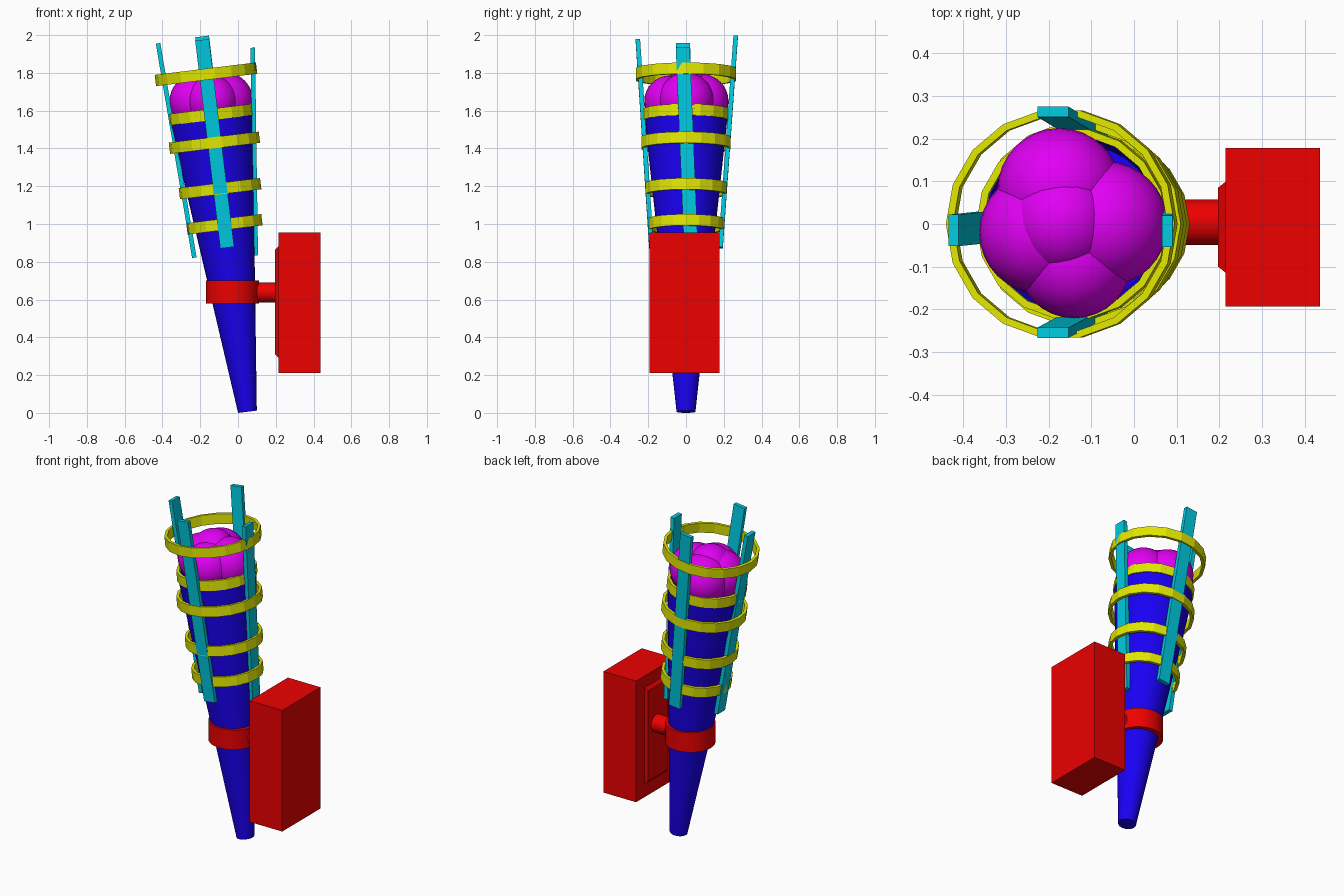
import bpy, bmesh, math
from mathutils import Vector, Matrix

if "Cube" in bpy.data.objects:
    bpy.data.objects.remove(bpy.data.objects["Cube"])

TILT = math.radians(7)
AXIS = Vector((-math.sin(TILT), 0, math.cos(TILT)))
BASE = Vector((0.05, 0, 0.006))
LEAN = Matrix.Translation(BASE) @ Matrix.Rotation(-TILT, 4, 'Y')


def material(name, rgb):
    m = bpy.data.materials.new(name)
    m.diffuse_color = (*rgb, 1)
    m.use_nodes = True
    m.node_tree.nodes["Principled BSDF"].inputs["Base Color"].default_value = m.diffuse_color
    return m


BLUE = material("blue", (0.01, 0.0, 0.9))
YELLOW = material("yellow", (0.75, 0.8, 0.0))
CYAN = material("cyan", (0.0, 0.6, 0.75))
PURPLE = material("purple", (0.75, 0.0, 0.9))
RED = material("red", (0.85, 0.0, 0.0))


def finish(name, bm, mat, smooth=None):
    bmesh.ops.recalc_face_normals(bm, faces=bm.faces)
    me = bpy.data.meshes.new(name)
    bm.to_mesh(me)
    bm.free()
    ob = bpy.data.objects.new(name, me)
    bpy.context.collection.objects.link(ob)
    me.materials.append(mat)
    if smooth:
        bpy.ops.object.select_all(action='DESELECT')
        ob.select_set(True)
        bpy.context.view_layer.objects.active = ob
        bpy.ops.object.shade_smooth_by_angle(angle=math.radians(smooth))
    return ob


def lathe(name, profile, sides, mat, matrix, closed=False, smooth=None):
    """Spin (radius, height) points round z, then place with matrix."""
    bm = bmesh.new()
    rows = [[bm.verts.new((r * math.cos(2 * math.pi * i / sides),
                           r * math.sin(2 * math.pi * i / sides), h))
             for i in range(sides)] for r, h in profile]
    n = len(rows)
    for k in range(n if closed else n - 1):
        a, b = rows[k], rows[(k + 1) % n]
        for i in range(sides):
            j = (i + 1) % sides
            bm.faces.new((a[i], a[j], b[j], b[i]))
    if not closed:
        bm.faces.new(rows[0])
        bm.faces.new(rows[-1])
    bm.transform(matrix)
    return finish(name, bm, mat, smooth)


def hull(name, points, mat):
    bm = bmesh.new()
    v = [bm.verts.new(p) for p in points]
    for f in ((0, 1, 2, 3), (4, 5, 6, 7), (0, 1, 5, 4), (1, 2, 6, 5), (2, 3, 7, 6), (3, 0, 4, 7)):
        bm.faces.new([v[i] for i in f])
    return finish(name, bm, mat)


# Tapered handle with a hollow top
lathe("handle", [(0.05, 0), (0.222, 1.59), (0.205, 1.59), (0.185, 1.42)], 32, BLUE, LEAN, smooth=30)

# Hoops round the handle: distance along axis, outer radius
for i, (s, r) in enumerate([(1.0, 0.2), (1.19, 0.217), (1.435, 0.24), (1.585, 0.225), (1.80, 0.27)]):
    h, t = 0.03, 0.017
    lathe(f"hoop_{i + 1}", [(r - t, s - h), (r, s - h), (r, s + h), (r - t, s + h)],
          18, YELLOW, LEAN, closed=True)


# Four upright slats: outer face centre at bottom and top, outward direction
def slat(name, bottom, top, out):
    out = Vector(out)
    side = AXIS.cross(out).normalized() * 0.037
    inner = out * -0.024
    pts = []
    for c, slope in ((Vector(bottom), 0), (Vector(top), 0)):
        pts += [c - side, c + side, c + side + inner, c - side + inner]
    hull(name, pts, CYAN)


cx, sx = math.cos(TILT), math.sin(TILT)
slat("slat_left", (-0.243, 0.005, 0.82), (-0.435, -0.015, 1.955), (-cx, 0, -sx))
slat("slat_right", (0.106, 0.028, 0.835), (0.09, -0.017, 1.935), (cx, 0, sx))
slat("slat_front", (-0.057, -0.195, 0.875), (-0.19, -0.267, 1.975), (0, -1, 0))
slat("slat_back", (-0.057, 0.195, 0.875), (-0.19, 0.275, 1.993), (0, 1, 0))

# Cluster of round flame balls
for i, (x, y, z, r) in enumerate([(-0.22, -0.02, 1.65, 0.143), (-0.068, 0.0, 1.655, 0.147),
                                  (-0.175, 0.08, 1.65, 0.145), (-0.14, -0.085, 1.65, 0.136),
                                  (-0.168, 0.005, 1.70, 0.125)]):
    bm = bmesh.new()
    bmesh.ops.create_uvsphere(bm, u_segments=32, v_segments=16, radius=r)
    bm.transform(Matrix.Translation((x, y, z)))
    finish(f"flame_ball_{i + 1}", bm, PURPLE, 60)

# Wall bracket: level collar, round arm, chamfered plate and backing block
lathe("collar", [(0.112, 0.58), (0.14, 0.58), (0.14, 0.70), (0.112, 0.70)], 32, RED,
      Matrix.Translation((-0.03, 0, 0)), closed=True, smooth=30)
lathe("bracket_arm", [(0.053, 0.09), (0.053, 0.2)], 24, RED,
      Matrix.Translation((0, 0.004, 0.637)) @ Matrix.Rotation(math.pi / 2, 4, 'Y'), smooth=30)


def slab(name, sections):
    hull(name, [p for x, y0, y1, z0, z1 in sections
                for p in ((x, y0, z0), (x, y1, z0), (x, y1, z1), (x, y0, z1))], RED)


slab("bracket_plate", [(0.197, -0.10, 0.085, 0.31, 0.865), (0.216, -0.115, 0.10, 0.29, 0.885)])
slab("wall_block", [(0.214, -0.194, 0.178, 0.212, 0.955), (0.436, -0.194, 0.178, 0.212, 0.955)])
